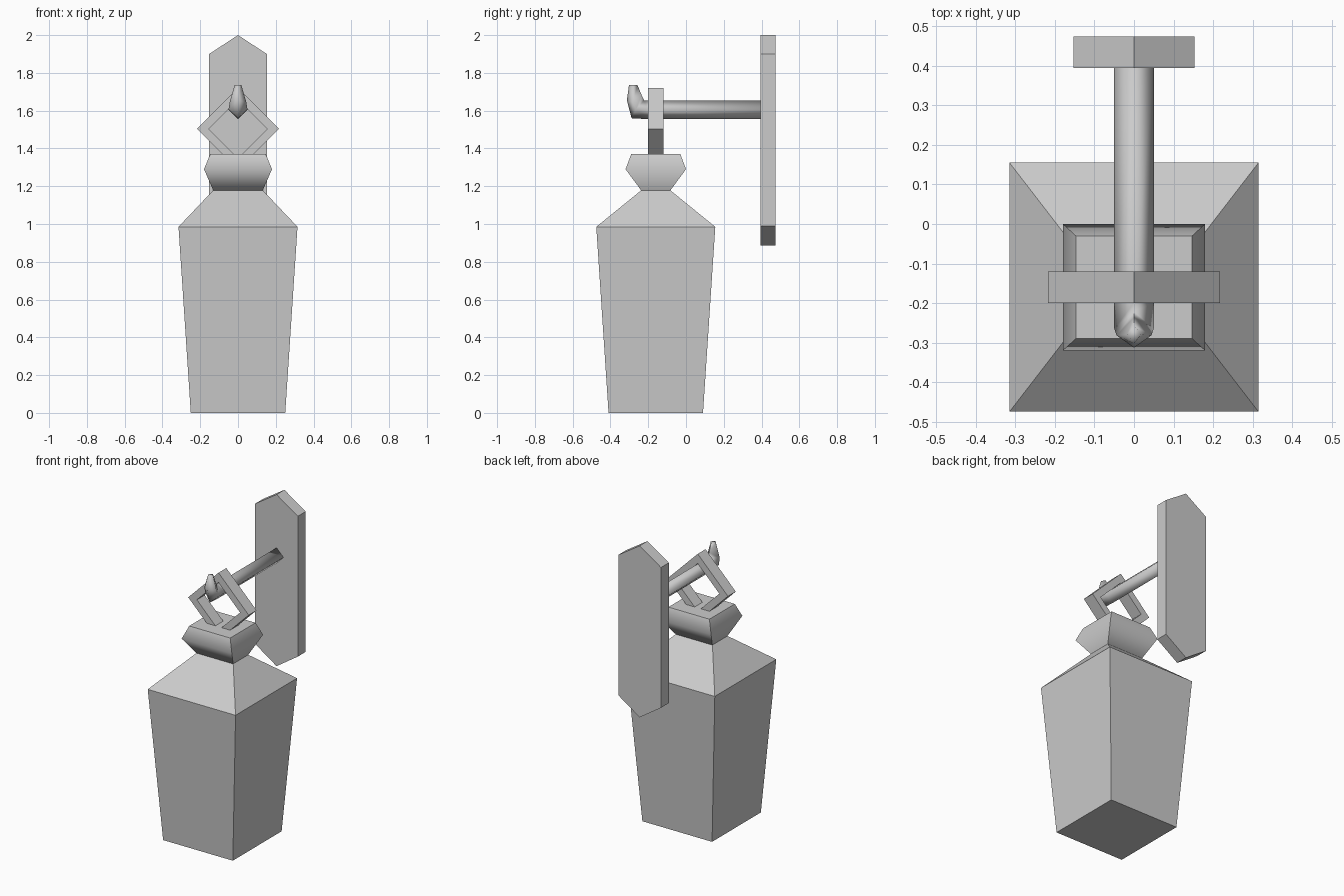
import bpy, math

if "Cube" in bpy.data.objects:
    bpy.data.objects.remove(bpy.data.objects["Cube"])

CY = -0.16  # lantern axis in y


def make(name, verts, faces, smooth=None):
    me = bpy.data.meshes.new(name)
    me.from_pydata(verts, [], faces)
    me.validate()
    ob = bpy.data.objects.new(name, me)
    bpy.context.collection.objects.link(ob)
    bpy.ops.object.select_all(action='DESELECT')
    ob.select_set(True)
    bpy.context.view_layer.objects.active = ob
    # consistent outward normals
    bpy.ops.object.mode_set(mode='EDIT')
    bpy.ops.mesh.select_all(action='SELECT')
    bpy.ops.mesh.normals_make_consistent(inside=False)
    bpy.ops.object.mode_set(mode='OBJECT')
    if smooth:
        bpy.ops.object.shade_smooth_by_angle(angle=math.radians(smooth))
    return ob


def loft(name, rings, closed=False, smooth=None):
    """Skin a list of equal-sized rings; cap the ends unless closed."""
    n, m = len(rings[0]), len(rings)
    verts = [v for r in rings for v in r]
    faces = []
    for i in range(m if closed else m - 1):
        a, b = i * n, ((i + 1) % m) * n
        for j in range(n):
            k = (j + 1) % n
            faces.append((a + j, a + k, b + k, b + j))
    if not closed:
        faces += [tuple(range(n)), tuple(range((m - 1) * n, m * n))]
    return make(name, verts, faces, smooth)


def rect(hx, hy, z):
    return [(sx * hx, CY + sy * hy, z) for sx, sy in ((-1, -1), (1, -1), (1, 1), (-1, 1))]


# Lantern body with sloped roof
loft("lantern_body", [rect(0.25, 0.25, 0), rect(0.315, 0.315, 0.985), rect(0.13, 0.075, 1.18)])

# Faceted cap on the roof
loft("lantern_cap", [rect(0.13, 0.075, 1.175), rect(0.18, 0.16, 1.29), rect(0.147, 0.13, 1.37)], smooth=62)

# Diamond hanging ring
sections = []
for i in range(4):
    c, s = round(math.cos(i * math.pi / 2)), round(math.sin(i * math.pi / 2))
    sections.append([(c * r, y, 1.503 + s * r)
                     for r, y in ((0.217, -0.2), (0.217, -0.12), (0.155, -0.12), (0.155, -0.2))])
loft("hanging_ring", sections, closed=True)


# Arm with upturned hook: diamond sections given as bottom, sides, top
def diamond(bottom, side, top):
    w, y, z = side
    return [(0, *bottom), (w, y, z), (0, *top), (-w, y, z)]


loft("hook_arm", [
    diamond((0.42, 1.555), (0.05, 0.42, 1.605), (0.42, 1.655)),
    diamond((-0.2, 1.555), (0.05, -0.2, 1.605), (-0.2, 1.655)),
    diamond((-0.288, 1.56), (0.05, -0.265, 1.607), (-0.222, 1.655)),
    diamond((-0.313, 1.655), (0.044, -0.282, 1.645), (-0.236, 1.685)),
    diamond((-0.302, 1.735), (0.018, -0.28, 1.735), (-0.257, 1.735)),
], smooth=75 + 20)

# Wall plate with pointed ends
outline = [(0, 0.887), (0.153, 0.99), (0.153, 1.9), (0, 2.0), (-0.153, 1.9), (-0.153, 0.99)]
loft("wall_plate", [[(x, y, z) for x, z in outline] for y in (0.395, 0.475)])
